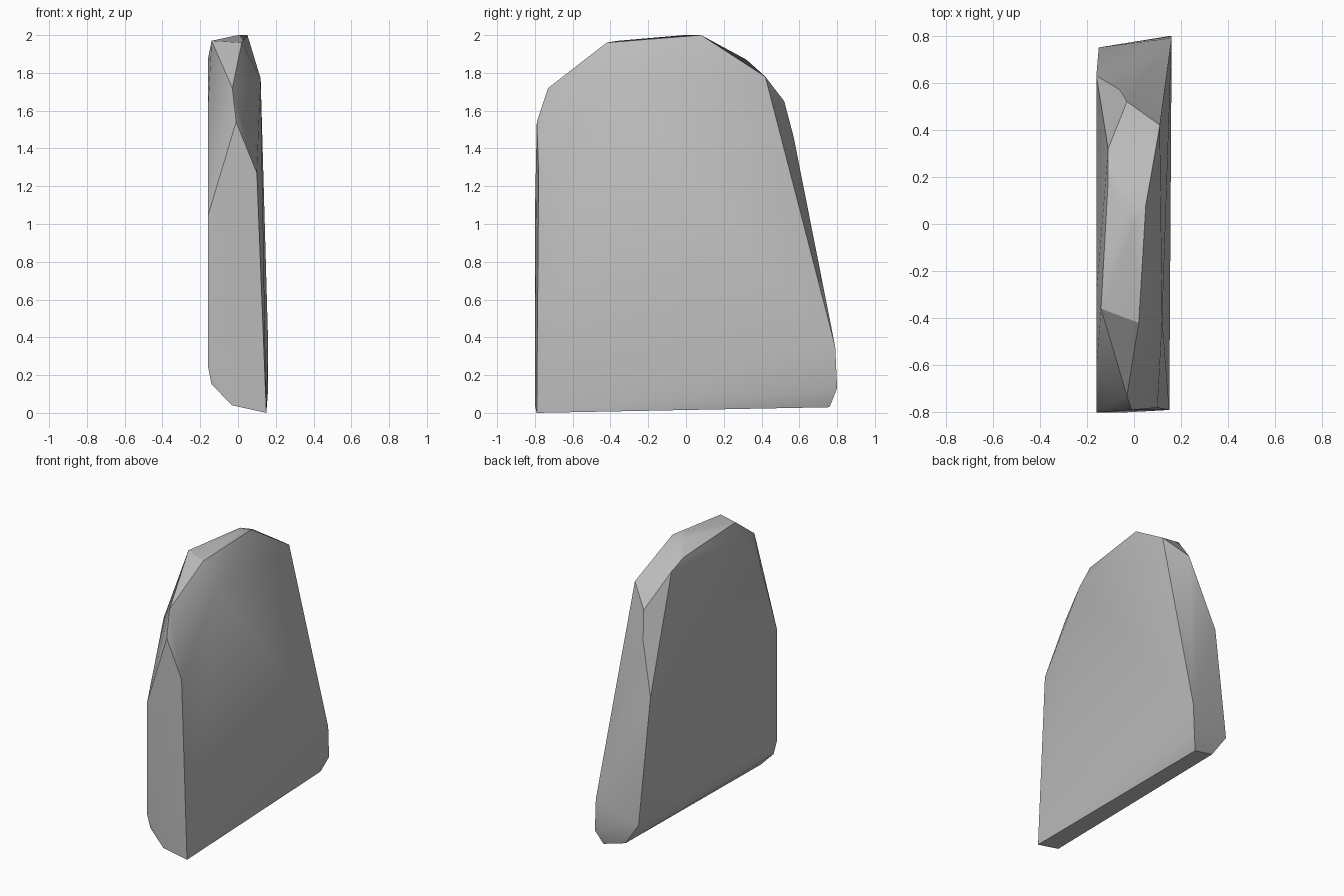
import bpy
import bmesh
import math
from mathutils import Vector

# Remove the default cube only
default_cube = bpy.data.objects.get("Cube")
if default_cube:
    bpy.data.objects.remove(default_cube, do_unlink=True)


def make_material(name, color):
    material = bpy.data.materials.new(name)
    material.use_nodes = True
    material.diffuse_color = color
    shader = material.node_tree.nodes["Principled BSDF"]
    shader.inputs["Base Color"].default_value = color
    shader.inputs["Roughness"].default_value = 0.9
    return material


def make_hull(name, outlines, material):
    """Wrap a chipped slab around several rough outlines."""
    bm = bmesh.new()
    for outline in outlines:
        for corner in outline:
            bm.verts.new(Vector(corner))
    hull = bmesh.ops.convex_hull(bm, input=bm.verts[:])
    # Drop any corner that the hull swallowed
    loose = [v for v in bm.verts if not v.link_faces]
    bmesh.ops.delete(bm, geom=loose, context="VERTS")
    bmesh.ops.recalc_face_normals(bm, faces=bm.faces[:])
    mesh = bpy.data.meshes.new(name)
    bm.to_mesh(mesh)
    bm.free()
    mesh.materials.append(material)
    slab = bpy.data.objects.new(name, mesh)
    bpy.context.collection.objects.link(slab)
    return slab


# Outline of the broad left face, from the front foot up and over to the back
left_outline = [
    (.15, -.79, 0), (.1, -.78, 1.27), (.12, -.41, 1.77),
    (.11, .42, 1.78), (.16, .79, .35), (.16, .8, .13), (.12, .76, .03),
]

# Ridge of chipped corners running between the two broad faces
ridge = [
    (-.03, -.8, .04), (-.01, -.79, 1.54), (-.03, -.73, 1.72),
    (.02, -.42, 1.96), (0, -.01, 2), (.05, .08, 2), (-.04, .08, 1.99),
    (-.03, .52, 1.65), (-.06, .57, 1.46), (-.04, .74, .07),
]

# Outline of the broad right face, with its chamfered foot
right_outline = [
    (-.14, -.79, .15), (-.16, -.8, .25), (-.16, -.8, 1.04),
    (-.16, -.61, 1.58), (-.16, -.3, 1.87), (-.14, -.36, 1.97),
    (-.11, .18, 1.92), (-.11, .32, 1.87), (-.16, .63, 1.1), (-.15, .75, .23),
]

stone = make_material("stone grey", (0.5, 0.5, 0.5, 1))
slab = make_hull("rock_slab", [left_outline, ridge, right_outline], stone)

# Soft shading across gentle bends, crisp chipped edges
bpy.ops.object.select_all(action="DESELECT")
bpy.context.view_layer.objects.active = slab
slab.select_set(True)
bpy.ops.object.shade_smooth_by_angle(angle=math.radians(30))
